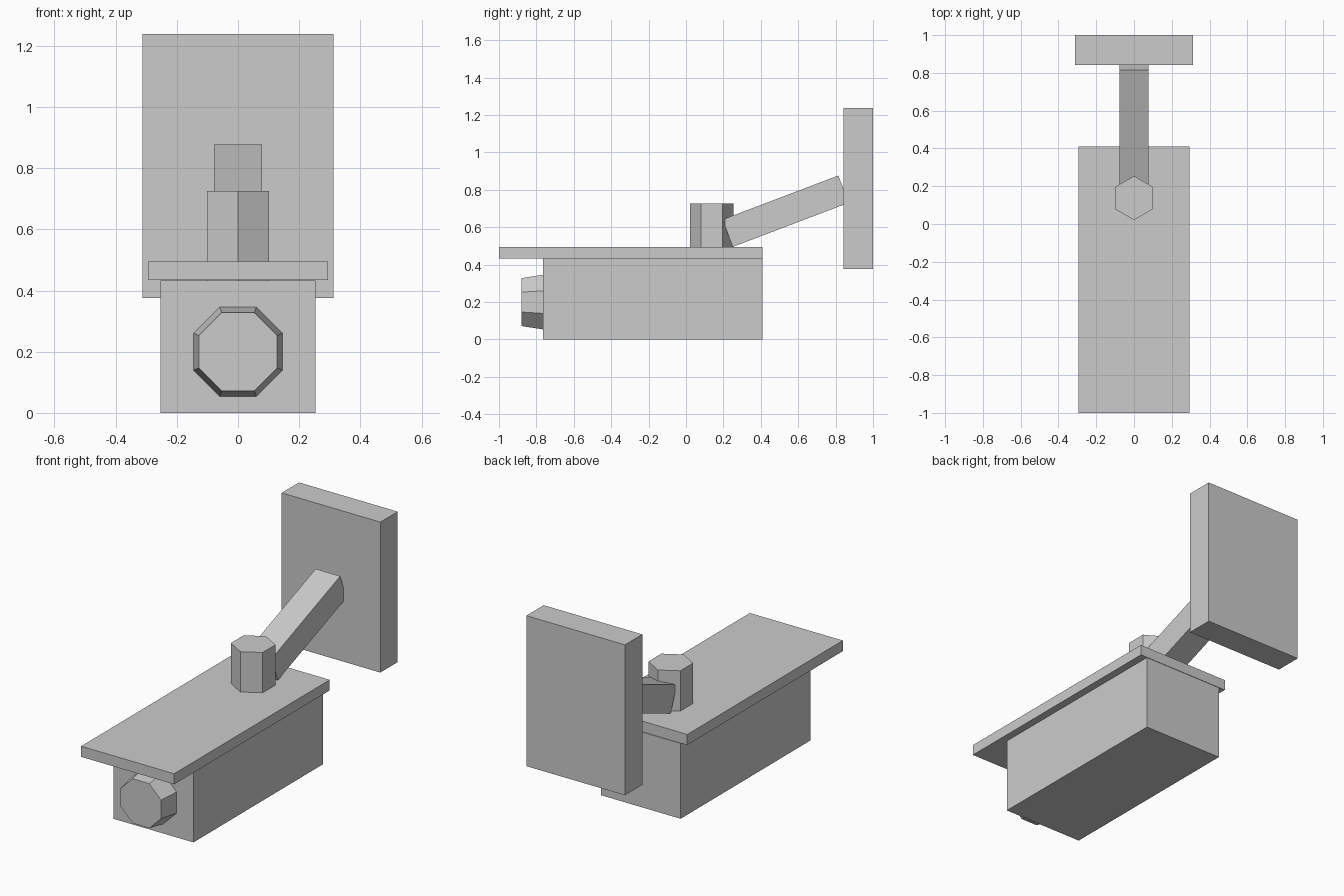
import bpy
from math import radians, pi, cos

if "Cube" in bpy.data.objects:
    bpy.data.objects.remove(bpy.data.objects["Cube"])


def box(name, center, size, rot_x=0.0):
    bpy.ops.mesh.primitive_cube_add(size=1, location=center)
    ob = bpy.context.object
    ob.name = name
    ob.scale = size
    bpy.ops.object.transform_apply(location=False, rotation=False, scale=True)
    ob.rotation_euler.x = rot_x
    return ob


def prism(name, center, sides, r1, r2, depth, rot):
    bpy.ops.mesh.primitive_cone_add(vertices=sides, radius1=r1, radius2=r2,
                                    depth=depth, location=center, rotation=rot)
    bpy.context.object.name = name
    return bpy.context.object


# Camera housing and overhanging sun shield
box("camera_body", (0, -0.1775, 0.216), (0.506, 1.175, 0.432))
box("sun_shield", (0, -0.295, 0.4645), (0.59, 1.41, 0.061))

# Tapered eight-sided lens, flat side up, facing -y
k = 1 / cos(pi / 8)
lens = prism("lens", (0, -0.8225, 0.2), 8, 0.146 * k, 0.128 * k, 0.115, (pi / 2, 0, 0))
for v in lens.data.vertices:  # half-step turn gives a flat top
    x, y = v.co.x, v.co.y
    c, s = cos(pi / 8), cos(3 * pi / 8)
    v.co.x, v.co.y = x * c - y * s, x * s + y * c

# Six-sided swivel post with corners along y
prism("swivel_post", (0, 0.1375, 0.579), 6, 0.1165, 0.1165, 0.294, (0, 0, 0))

# Sloping arm and wall plate
box("mount_arm", (0, 0.5325, 0.686), (0.156, 0.663, 0.156), radians(20.8))
box("wall_plate", (0, 0.9215, 0.8075), (0.626, 0.157, 0.863))
